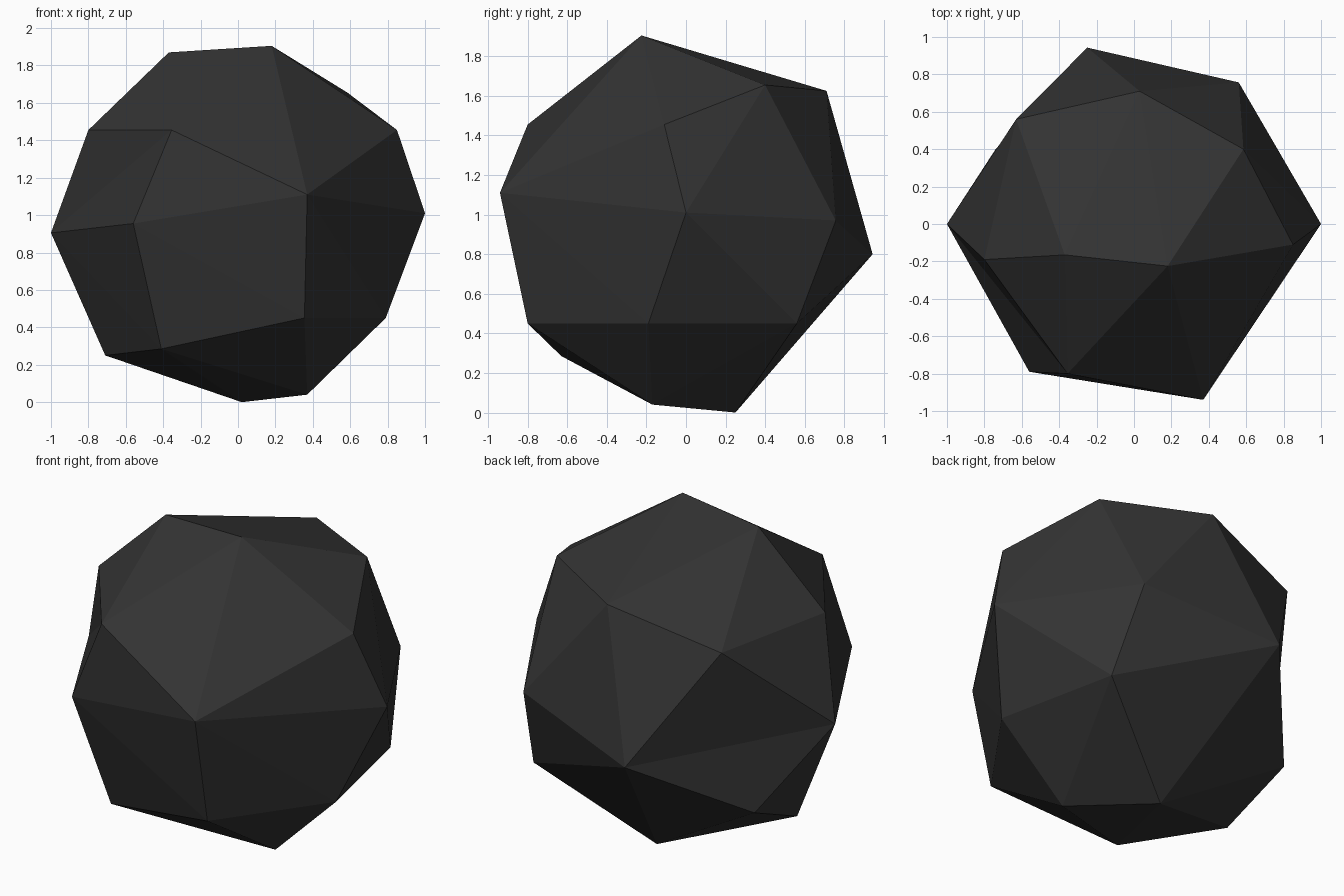
import bpy
import bmesh
from mathutils import Vector

default_cube = bpy.data.objects.get("Cube")
if default_cube:
    bpy.data.objects.remove(default_cube, do_unlink=True)

CENTRE = Vector((0, 0, 0.95))

# Corners of the boulder, named by where they sit
corners = {
    # crown
    "crown_west": (-0.37, -0.165, 1.87),
    "crown_east": (0.18, -0.225, 1.905),
    # upper ring
    "upper_east": (0.85, -0.11, 1.455),
    "upper_northeast": (0.585, 0.4, 1.655),
    "upper_north": (0.03, 0.71, 1.625),
    "upper_northwest": (-0.63, 0.56, 1.45),
    "upper_west": (-0.8, -0.19, 1.455),
    "upper_south": (-0.355, -0.8, 1.455),
    # waist
    "waist_east": (1, 0, 1.01),
    "waist_northeast": (0.56, 0.757, 0.97),
    "waist_north": (-0.25, 0.943, 0.8),
    "waist_west": (-1, 0, 0.905),
    "waist_southwest": (-0.56, -0.79, 0.955),
    "waist_south": (0.37, -0.94, 1.11),
    # lower ring
    "lower_east": (0.79, -0.19, 0.45),
    "lower_northeast": (0.63, 0.56, 0.45),
    "lower_northwest": (-0.74, 0.4, 0.45),
    "lower_west": (-0.71, -0.05, 0.25),
    "lower_southwest": (-0.41, -0.63, 0.285),
    "lower_south": (0.355, -0.8, 0.45),
    # base
    "base_south": (0.37, -0.17, 0.04),
    "base_north": (0.02, 0.25, 0),
}

# Creases that must run between two corners
creases = [
    ("upper_south", "waist_west"),
    ("waist_north", "waist_west"),
    ("waist_north", "lower_northeast"),
    ("waist_north", "base_north"),
    ("waist_south", "lower_east"),
    ("waist_southwest", "lower_south"),
    ("waist_west", "lower_southwest"),
    ("lower_southwest", "base_north"),
    ("lower_northeast", "base_south"),
    ("lower_northwest", "base_north"),
    ("waist_east", "lower_northeast"),
    ("waist_east", "upper_northeast"),
    ("waist_south", "upper_east"),
    ("crown_east", "upper_north"),
    ("crown_east", "upper_south"),
    ("crown_east", "upper_northeast"),
    ("crown_west", "upper_north"),
    ("crown_west", "upper_northwest"),
    ("upper_north", "waist_northeast"),
    ("upper_north", "waist_north"),
]


def turn_crease(bm, start, end):
    """Turn the diagonal of two triangles so it joins start and end."""
    if bm.edges.get((start, end)):
        return
    for edge in bm.edges:
        if len(edge.link_faces) != 2:
            continue
        tips = {v for f in edge.link_faces for v in f.verts} - set(edge.verts)
        if tips == {start, end}:
            bmesh.utils.edge_rotate(edge, True)
            return


# Skin the corners as a ball, then set the creases and the true positions
bm = bmesh.new()
points = {}
for name, place in corners.items():
    points[name] = bm.verts.new((Vector(place) - CENTRE).normalized())
bmesh.ops.convex_hull(bm, input=list(bm.verts))
for _ in range(3):
    for start, end in creases:
        turn_crease(bm, points[start], points[end])
for name, place in corners.items():
    points[name].co = place
bmesh.ops.recalc_face_normals(bm, faces=list(bm.faces))
for face in bm.faces:
    face.smooth = False

mesh = bpy.data.meshes.new("boulder")
bm.to_mesh(mesh)
bm.free()
boulder = bpy.data.objects.new("boulder", mesh)
bpy.context.collection.objects.link(boulder)

# Dark stone colour
stone = bpy.data.materials.new("dark_stone")
stone.use_nodes = True
colour = (0.033, 0.033, 0.033, 1)
stone.diffuse_color = colour
for node in stone.node_tree.nodes:
    if node.type == "BSDF_PRINCIPLED":
        node.inputs["Base Color"].default_value = colour
mesh.materials.append(stone)
